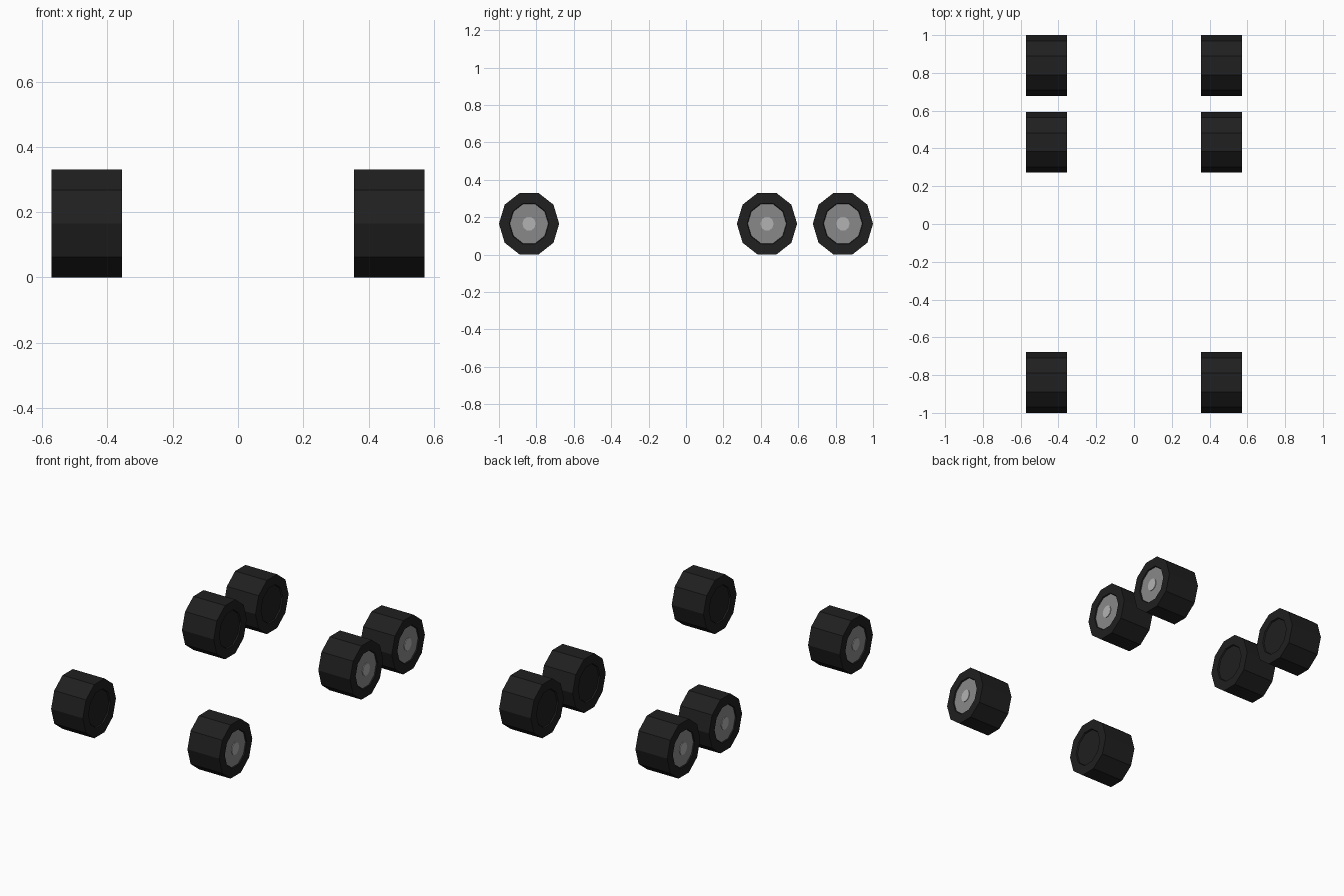
import bpy, bmesh, math

if "Cube" in bpy.data.objects:
    bpy.data.objects.remove(bpy.data.objects["Cube"])

SIDES = 10
RY, RZ = 0.161, 0.1735      # tyre radii to the corners, along y and z
ZC = 0.165                  # axle height
X_IN, X_OUT = 0.356, 0.572  # inner and outer tyre faces


def material(name, v):
    m = bpy.data.materials.new(name)
    m.diffuse_color = (v, v, v, 1)
    m.use_nodes = True
    m.node_tree.nodes["Principled BSDF"].inputs["Base Color"].default_value = m.diffuse_color
    return m


RUBBER = material("rubber", 0.014)
METAL = material("rim_metal", 0.25)
CAP = material("hub_metal", 0.45)


def lathe(name, profile, side, y, mat):
    """Spin (x, radius scale) points around the axle, capping both ends."""
    bm = bmesh.new()
    rings = []
    for x, s in profile:
        ring = []
        for i in range(SIDES):
            a = 2 * math.pi * i / SIDES
            ring.append(bm.verts.new((side * x, y + RY * s * math.cos(a),
                                      ZC + RZ * s * math.sin(a))))
        rings.append(ring)
    for a, b in zip(rings, rings[1:]):
        for i in range(SIDES):
            j = (i + 1) % SIDES
            bm.faces.new((a[i], a[j], b[j], b[i]))
    bm.faces.new(rings[0])
    bm.faces.new(rings[-1])
    bmesh.ops.recalc_face_normals(bm, faces=bm.faces)
    me = bpy.data.meshes.new(name)
    bm.to_mesh(me)
    bm.free()
    me.materials.append(mat)
    ob = bpy.data.objects.new(name, me)
    bpy.context.collection.objects.link(ob)
    return ob


RIM = 0.64
DEPTH = 0.008
for side, side_name in ((1, "right"), (-1, "left")):
    for y, place in ((-0.839, "front"), (0.433, "middle"), (0.839, "rear")):
        tag = f"{place}_{side_name}"
        # tyre with a shallow recess on both faces
        lathe(f"tyre_{tag}", [(X_IN + DEPTH, RIM), (X_IN, RIM + 0.02), (X_IN, 1),
                              (X_OUT, 1), (X_OUT, RIM + 0.02), (X_OUT - DEPTH, RIM)],
              side, y, RUBBER)
        # rim disc on the outer face
        lathe(f"rim_{tag}", [(X_OUT - DEPTH - 0.01, RIM), (X_OUT - DEPTH + 0.002, RIM)],
              side, y, METAL)
        # hub cap
        lathe(f"hub_cap_{tag}", [(X_OUT - DEPTH - 0.005, 0.22), (X_OUT - 0.002, 0.22)],
              side, y, CAP)
